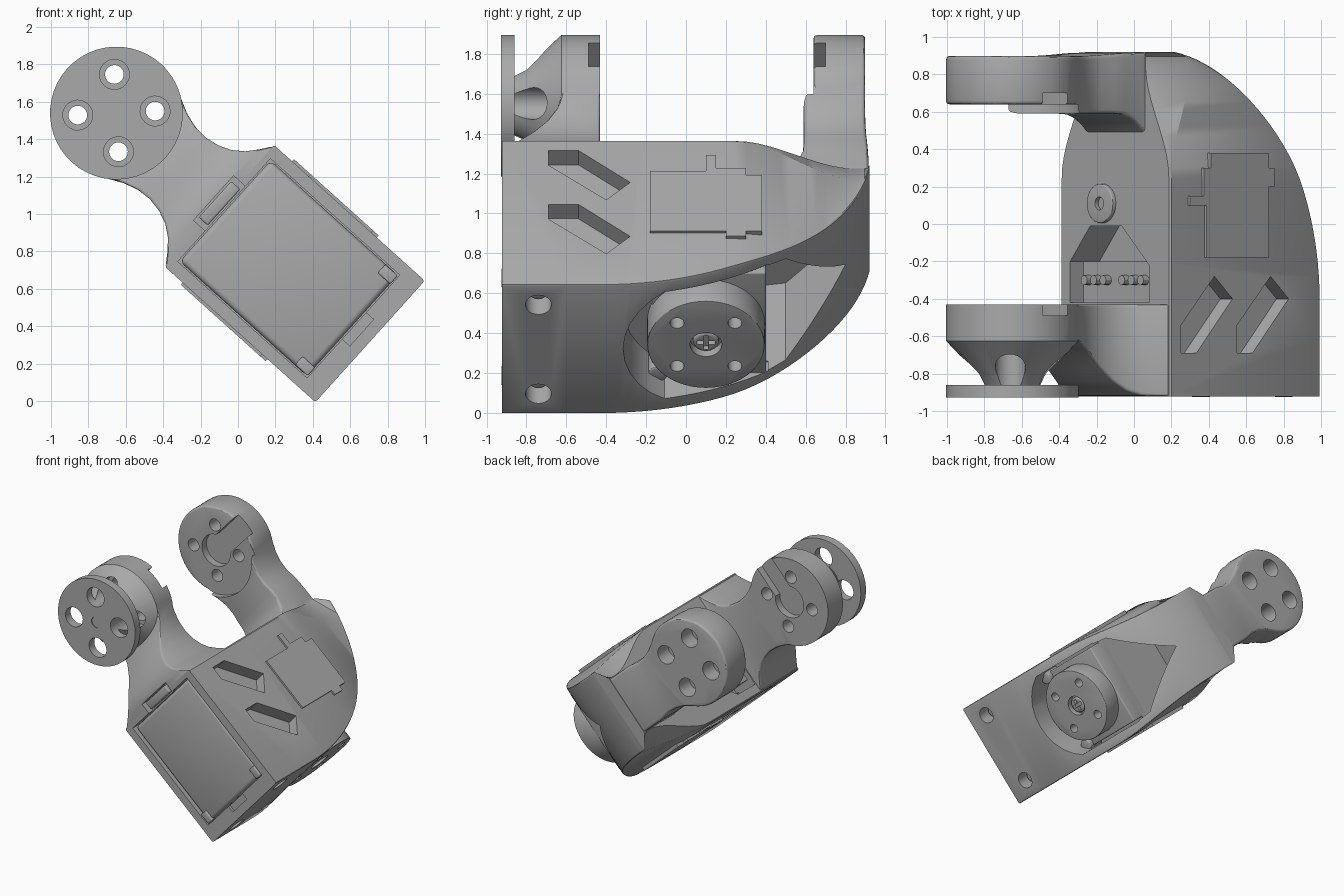
import bpy, bmesh, math
from mathutils import Matrix

cube = bpy.data.objects.get("Cube")
if cube:
    bpy.data.objects.remove(cube, do_unlink=True)

# The link is modelled along local X (length), Y (depth), Z (width), then tilted
PLACE = Matrix.Translation((-0.65, 0, 1.54)) @ Matrix.Rotation(math.radians(42), 4, 'Y')

grey = bpy.data.materials.new("plain grey")
grey.use_nodes = True
COLOUR = (0.4, 0.4, 0.4, 1)
grey.diffuse_color = COLOUR
grey.node_tree.nodes["Principled BSDF"].inputs["Base Color"].default_value = COLOUR


def loft(name, rings, bevel=0.0):
    """Skin a list of equal-length point rings and cap both ends."""
    bm = bmesh.new()
    rows = [[bm.verts.new(p) for p in ring] for ring in rings]
    n = len(rows[0])
    for a, b in zip(rows, rows[1:]):
        for i in range(n):
            bm.faces.new((a[i], a[(i + 1) % n], b[(i + 1) % n], b[i]))
    bm.faces.new(rows[0])
    bm.faces.new(rows[-1])
    bmesh.ops.recalc_face_normals(bm, faces=bm.faces)
    mesh = bpy.data.meshes.new(name)
    bm.to_mesh(mesh)
    bm.free()
    obj = bpy.data.objects.new(name, mesh)
    bpy.context.collection.objects.link(obj)
    mesh.materials.append(grey)
    obj.matrix_world = PLACE
    if bevel:
        mod = obj.modifiers.new("soft edges", 'BEVEL')
        mod.width, mod.segments = bevel, 3
        mod.limit_method, mod.angle_limit = 'ANGLE', math.radians(40)
        bake(obj)
    return obj


def bake(obj):
    """Replace the mesh by its modified version."""
    bpy.context.view_layer.update()
    deps = bpy.context.evaluated_depsgraph_get()
    mesh = bpy.data.meshes.new_from_object(obj.evaluated_get(deps))
    obj.modifiers.clear()
    obj.data = mesh


def to_axis(axis, a, b, h):
    return {'X': (h, a, b), 'Y': (a, h, b), 'Z': (a, b, h)}[axis]


def prism(name, axis, outline, lo, hi, bevel=0.0):
    return loft(name, [[to_axis(axis, a, b, h) for a, b in outline] for h in (lo, hi)], bevel)


def box(name, x, y, z, bevel=0.0):
    return prism(name, 'Z', [(x[0], y[0]), (x[1], y[0]), (x[1], y[1]), (x[0], y[1])], *z, bevel)


def turned(name, axis, centre, steps, bevel=0.0, sides=48):
    """Round part from (height, radius) steps."""
    angles = [2 * math.pi * i / sides for i in range(sides)]
    return loft(name, [[to_axis(axis, centre[0] + r * math.cos(t), centre[1] + r * math.sin(t), h)
                        for t in angles] for h, r in steps], bevel)


def rod(name, axis, centre, r, lo, hi, bevel=0.0, sides=48):
    return turned(name, axis, centre, [(lo, r), (hi, r)], bevel, sides)


def combine(target, tool, operation='DIFFERENCE'):
    mod = target.modifiers.new("combine", 'BOOLEAN')
    mod.operation, mod.solver, mod.object = operation, 'EXACT', tool
    tool.hide_render = True
    bake(target)
    bpy.data.objects.remove(tool, do_unlink=True)


def ease(x, lo, hi):
    t = min(max((x - lo) / (hi - lo), 0), 1)
    return t * t * (3 - 2 * t)


# Main housing: straight at the front, sweeping round and narrowing at the back
def housing_ring(y, end):
    wide = 0.437 - 0.09 * ease(y, 0.2, 0.95)
    inner = 0.428 - 0.186 * ease(y, 0.25, 0.85)
    shoulder = min(0.75 + 0.2 * ease(y, 0.25, 0.85), end - 0.03)
    half = [(0.74, inner), (shoulder, wide), (end - 0.014, wide),
            (end - 0.004, wide - 0.004), (end, wide - 0.014)]
    return [(x, y, z) for x, z in half] + [(x, y, -z) for x, z in reversed(half)]


rings = [housing_ring(-0.922, 1.825), housing_ring(-0.6, 1.825)]
for i in range(29):
    t = math.radians(82) * i / 28
    rings.append(housing_ring(-0.42 + 1.354 * math.sin(t), 0.7 + 1.125 * math.cos(t)))
housing = loft("housing", rings)

# Necks: waisted sections joining the housing to the two fork ends
WAIST = [(0.08, 0.33), (0.2, 0.292), (0.28, 0.252), (0.36, 0.228), (0.44, 0.222), (0.52, 0.236),
         (0.59, 0.265), (0.65, 0.31), (0.7, 0.37), (0.74, 0.428), (0.77, 0.428)]


def neck(name, near, far, limit):
    sections = [(x, w if x < 0.4 else min(w, limit)) for x, w in WAIST]
    return loft(name, [[(x, near(x), w), (x, far(x), w), (x, far(x), -w), (x, near(x), -w)]
                       for x, w in sections], 0.02)


combine(housing, neck("front_neck", lambda x: -0.62 - 0.3 * ease(x, 0.2, 0.68),
                      lambda x: -0.43, 1), 'UNION')
combine(housing, neck("back_neck", lambda x: 0.59 - 0.13 * max(0, (x - 0.55) / 0.22) ** 2,
                      lambda x: 0.898 + 0.018 * ease(x, 0.3, 0.7), 0.238), 'UNION')

# Fork ends
R = 0.355
combine(housing, rod("clearance", 'Y', (0, 0), R + 0.004, 0.5, 0.64))
combine(housing, rod("back_pad", 'Y', (0, 0), R, 0.64, 0.898, 0.018), 'UNION')
combine(housing, turned("front_pad", 'Y', (0, 0),
                        [(-0.43, R), (-0.625, R), (-0.80, 0.19), (-0.87, 0.15)]), 'UNION')
horn = rod("front_disc", 'Y', (0, 0), R, -0.928, -0.86)
combine(horn, rod("dimple", 'Y', (0, 0), 0.047, -0.95, -0.92))

# Bolt holes, centre pockets and radial grooves in the fork ends
for k in range(4):
    a = math.radians(45 + 90 * k)
    spot = (0.207 * math.cos(a), 0.207 * math.sin(a))
    combine(horn, rod("hole", 'Y', spot, 0.08, -1, -0.8, sides=24))
    combine(housing, rod("hole", 'Y', spot, 0.05, -1, 1, sides=24))
    combine(housing, rod("hole", 'Y', spot, 0.08, -0.9, -0.64, sides=24))
    combine(housing, rod("hole", 'Y', spot, 0.075, 0.76, 1, sides=24))
for lo, hi in ((-0.49, -0.40), (0.6, 0.70)):
    combine(housing, rod("pocket", 'Y', (0, 0), 0.13, lo, hi))
    combine(housing, box("groove", (-0.088, 0.088), (lo, hi), (0, 0.42)))

# Front window with the motor case inside, its clips and end notches
combine(housing, box("window", (0.775, 1.705), (-1, -0.84), (-0.37, 0.37)))
combine(housing, box("cable_notch", (0.69, 0.79), (-1, -0.86), (-0.15, 0.17)))
combine(housing, box("end_notch", (1.69, 1.76), (-1, -0.9), (-0.09, 0.1)))
box("motor_case", (0.782, 1.698), (-0.91, -0.8), (-0.363, 0.363), 0.03)
box("cable_clip", (0.70, 0.765), (-0.915, -0.85), (-0.12, 0.14), 0.01)
for s in (-1, 1):
    z = sorted((s * 0.30, s * 0.36))
    box("case_clip", (1.61, 1.70), (-0.926, -0.85), z, 0.008)

# Slanted slots and raised motor outlines on both broad sides
SLOT = [(0.82, -0.69), (0.82, -0.54), (1.06, -0.28), (1.19, -0.40), (0.93, -0.69)]
RELIEF = [(0.99, -0.18), (1.44, -0.18), (1.44, 0.2), (1.48, 0.2), (1.48, 0.3), (1.44, 0.3),
          (1.44, 0.38), (1.02, 0.38), (1.02, 0.3), (0.97, 0.3), (0.97, 0.15), (0.87, 0.15),
          (0.87, 0.1), (0.99, 0.1)]
for s in (-1, 1):
    for shift in (0, 0.404):
        lo, hi = sorted((s * 0.34, s * 0.6))
        combine(housing, prism("slot", 'Z', [(x + shift, y) for x, y in SLOT], lo, hi))
    lo, hi = sorted((s * 0.39, s * 0.452))
    prism("side_relief", 'Z', RELIEF, lo, hi)

# End face: screw holes, drive pocket and tapered scoop
for s in (-1, 1):
    combine(housing, rod("screw_hole", 'X', (-0.74, s * 0.3), 0.065, 1.7, 2, sides=24))
    rod("case_screw", 'X', (-0.74, s * 0.3), 0.045, 1.65, 1.74, 0.01, 24)
arc = [math.radians(120 + 12 * i) for i in range(11)]
pocket = [(0.1 + 0.415 * math.cos(t), 0.415 * math.sin(t)) for t in arc]
combine(housing, prism("drive_pocket", 'X', pocket + [(0.41, -0.36), (0.41, 0.36)], 1.52, 2))
combine(housing, prism("scoop", 'X', [(0.4, -0.355), (0.5, -0.34), (0.8, 0),
                                      (0.5, 0.34), (0.4, 0.355)], 0.95, 2))

# Drive gearbox, output disc and its screw
box("gearbox", (1.45, 1.63), (-0.17, 0.4), (-0.34, 0.34), 0.01)
for s in (-1, 1):
    rod("gearbox_screw", 'X', (-0.14, s * 0.31), 0.05, 1.5, 1.67, 0.01, 24)
disc = rod("drive_disc", 'X', (0.1, 0), 0.295, 1.6, 1.79, 0.006)
combine(disc, rod("recess", 'X', (0.1, 0), 0.08, 1.74, 1.9))
for y in (-0.045, 0.245):
    for z in (-0.145, 0.145):
        combine(disc, rod("disc_hole", 'X', (y, z), 0.035, 1.7, 1.9, sides=24))
screw = rod("drive_screw", 'X', (0.1, 0), 0.065, 1.7, 1.775, 0.015, 24)
combine(screw, box("cross_cut", (1.75, 1.9), (0.055, 0.145), (-0.012, 0.012)))
combine(screw, box("cross_cut", (1.75, 1.9), (0.088, 0.112), (-0.045, 0.045)))

# Cable opening between the fork arms, with connector, pins and lug
combine(housing, prism("cable_opening", 'X', [(-0.42, -0.36), (-0.2, -0.36), (-0.01, -0.2),
                                              (-0.01, 0.05), (-0.22, 0.27), (-0.42, 0.27)], 0.5, 0.95))
box("connector_shelf", (0.78, 0.97), (-0.42, -0.2), (-0.3, 0.24))
for i in range(7):
    if i != 3:
        rod("pin", 'X', (-0.3, -0.25 + 0.075 * i), 0.026, 0.74, 0.9, sides=12)
lug = rod("cable_lug", 'X', (0.11, -0.1), 0.105, 0.715, 0.78, 0.008, 32)
combine(lug, rod("lug_hole", 'X', (0.11, -0.1), 0.035, 0.6, 0.76, sides=24))

# Smooth curved faces, keep edges sharp
for obj in list(bpy.context.collection.objects):
    if obj.type == 'MESH' and grey.name in obj.data.materials:
        bpy.ops.object.select_all(action='DESELECT')
        obj.select_set(True)
        bpy.context.view_layer.objects.active = obj
        bpy.ops.object.shade_smooth_by_angle(angle=math.radians(30))
